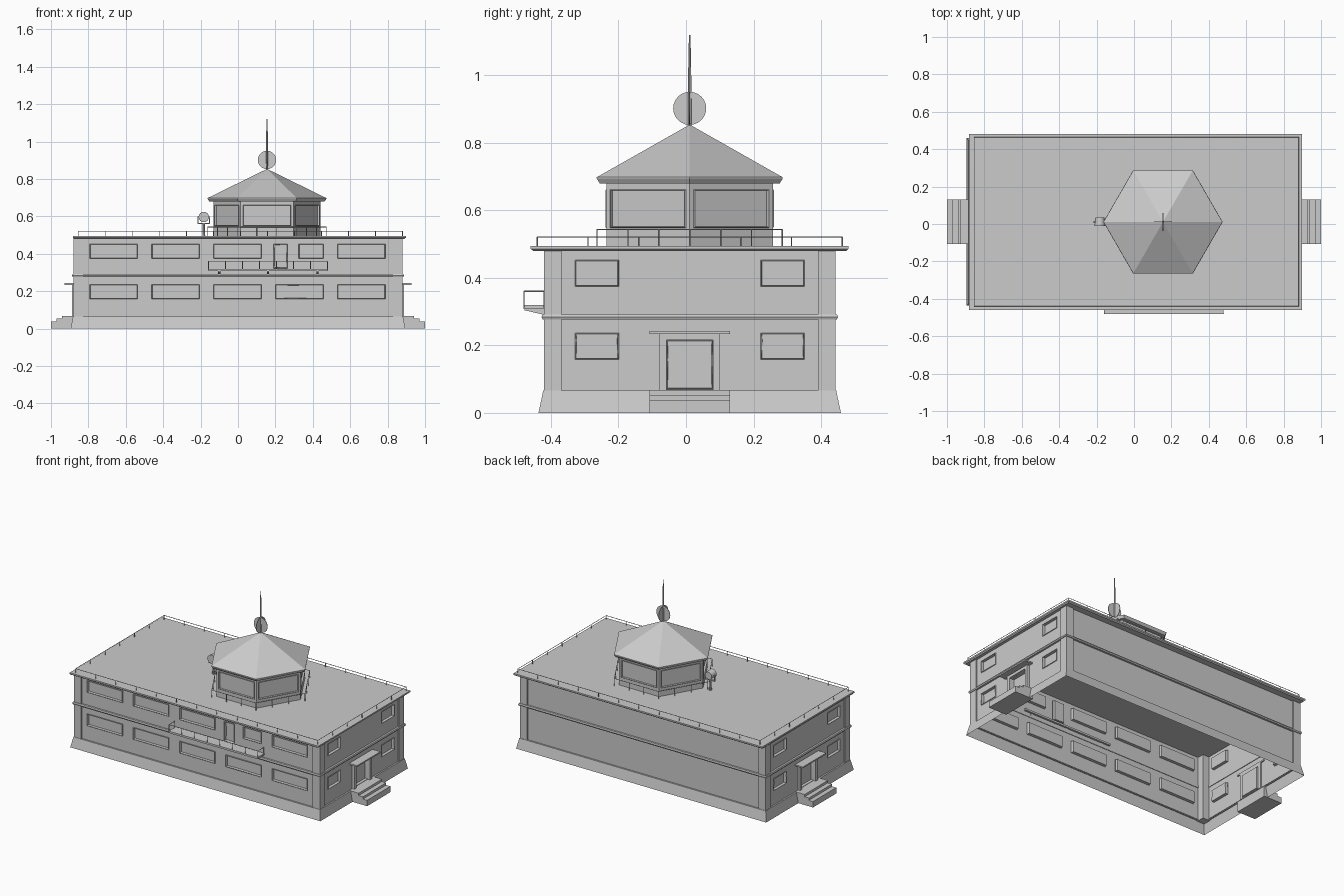
import bpy, bmesh
from math import sin, cos, pi, radians
from mathutils import Matrix, Vector

if "Cube" in bpy.data.objects:
    bpy.data.objects.remove(bpy.data.objects["Cube"])

CY = 0.011                      # middle of the building in y
HX, HY = 0.88, 0.4315           # half size of the walls
TOWER = (0.155, CY)
ROOF = 0.495


def finish(name, bm, recalc=True):
    if recalc:
        bmesh.ops.recalc_face_normals(bm, faces=bm.faces)
    mesh = bpy.data.meshes.new(name)
    bm.to_mesh(mesh)
    bm.free()
    obj = bpy.data.objects.new(name, mesh)
    bpy.context.collection.objects.link(obj)
    return obj


def box(name, x, y, z):
    bm = bmesh.new()
    bmesh.ops.create_cube(bm, size=1)
    for v in bm.verts:
        v.co = [r[0] + (c + 0.5) * (r[1] - r[0]) for c, r in zip(v.co, (x, y, z))]
    return finish(name, bm)


def rect(hx, hy, z, cx=0):
    return [(cx + sx * hx, CY + sy * hy, z) for sx, sy in ((-1, -1), (1, -1), (1, 1), (-1, 1))]


def ngon(radius, z, centre=TOWER, sides=6):
    return [(centre[0] + radius * cos(2 * pi * i / sides),
             centre[1] + radius * sin(2 * pi * i / sides), z) for i in range(sides)]


def loft(name, rings, caps=False, closed=False):
    bm = bmesh.new()
    rows = [[bm.verts.new(p) for p in ring] for ring in rings]
    pairs = list(zip(rows, rows[1:])) + ([(rows[-1], rows[0])] if closed else [])
    for a, b in pairs:
        for i in range(len(a)):
            j = (i + 1) % len(a)
            bm.faces.new((a[i], a[j], b[j], b[i]))
    if caps:
        bm.faces.new(rows[0])
        bm.faces.new(rows[-1])
    return finish(name, bm)


def wall(name, u, z, openings, matrix, depth=0.018):
    """Flat wall facing -y with framed, recessed openings (u0, u1, z0, z1)."""
    us = sorted({*u, *(v for o in openings for v in o[:2])})
    zs = sorted({*z, *(v for o in openings for v in o[2:])})
    bm = bmesh.new()
    grid = [[bm.verts.new((a, 0, b)) for b in zs] for a in us]
    holes = []
    for i in range(len(us) - 1):
        for j in range(len(zs) - 1):
            f = bm.faces.new((grid[i][j], grid[i + 1][j], grid[i + 1][j + 1], grid[i][j + 1]))
            c = f.calc_center_median()
            if any(o[0] < c.x < o[1] and o[2] < c.z < o[3] for o in openings):
                holes.append(f)
    bm.normal_update()
    if holes:
        bmesh.ops.inset_region(bm, faces=holes, thickness=0.004, depth=0.003, use_boundary=True)
        bmesh.ops.inset_region(bm, faces=holes, thickness=0.001, depth=-depth, use_boundary=True)
    bmesh.ops.dissolve_limit(bm, angle_limit=0.01, verts=bm.verts, edges=bm.edges)
    bm.transform(matrix)
    return finish(name, bm, recalc=False)


def wires(name, paths, radius=0.002):
    """Thin square rods; each path is (points, is_closed)."""
    curve = bpy.data.curves.new(name, "CURVE")
    curve.dimensions = "3D"
    curve.bevel_depth = radius
    curve.bevel_resolution = 0
    curve.use_fill_caps = True
    for pts, closed in paths:
        s = curve.splines.new("POLY")
        s.points.add(len(pts) - 1)
        for p, co in zip(s.points, pts):
            p.co = (*co, 1)
        s.use_cyclic_u = closed
    obj = bpy.data.objects.new(name, curve)
    bpy.context.collection.objects.link(obj)
    return obj


def railing(name, corners, floor, spacing, closed=True):
    """Top rail through the corners, with evenly spaced posts."""
    paths = [(corners, closed)]
    ends = corners[1:] + (corners[:1] if closed else [])
    for a, b in zip(corners, ends):
        a, b = Vector(a), Vector(b)
        n = max(1, round((b - a).length / spacing))
        for i in range(n if closed or b != Vector(ends[-1]) else n + 1):
            top = a.lerp(b, i / n)
            paths.append(([(top.x, top.y, floor), tuple(top)], False))
    return wires(name, paths)


def cylinder(name, r1, r2, length, matrix, sides=16):
    bm = bmesh.new()
    bmesh.ops.create_cone(bm, cap_ends=True, segments=sides, radius1=r1, radius2=r2,
                          depth=length, matrix=matrix)
    obj = finish(name, bm)
    for p in obj.data.polygons:
        p.use_smooth = len(p.vertices) == 4
    obj.data.set_sharp_from_angle(angle=radians(40))
    return obj


def at(x, y, z):
    return Matrix.Translation((x, y, z))


# Plinth, string course and roof slab
loft("plinth", [rect(0.895, 0.448, 0), rect(0.882, 0.434, 0.066), rect(0.868, 0.42, 0.066)])
loft("string_course", [rect(0.868, 0.42, 0.277), rect(0.884, 0.436, 0.277), rect(0.887, 0.439, 0.284),
                       rect(0.884, 0.436, 0.292), rect(0.868, 0.42, 0.292)], closed=True)
loft("roof_slab", [rect(0.884, 0.464, 0.48, 0.006), rect(0.89, 0.471, 0.486, 0.007),
                   rect(0.89, 0.471, ROOF, 0.007)], caps=True)

# Walls between corner pilasters
LOW, HIGH = (0.158, 0.237), (0.374, 0.453)
PX, PY = HX - 0.008, HY - 0.008
starts = [-0.793 + 0.331 * i for i in range(5)]
front = [(s, s + 0.257, *LOW) for s in starts]
front += [(s + (0.124 if i == 3 else 0), s + 0.257, *HIGH) for i, s in enumerate(starts)]
front.append((0.19, 0.265, 0.322, HIGH[1]))
ends = [(s - 0.065, s + 0.065, *z) for s in (-0.275, 0.275) for z in (LOW, HIGH)]
ends.append((-0.069, 0.069, 0.07, 0.216))
height = (0.06, 0.482)
wall("front_wall", (-PX, PX), height, front, at(0, CY - PY, 0))
wall("back_wall", (-PX, PX), height, [], at(0, CY + PY, 0) @ Matrix.Rotation(pi, 4, "Z"))
for side, sx in (("left", 1), ("right", -1)):
    wall(side + "_wall", (-PY, PY), height, ends,
         at(sx * PX, CY, 0) @ Matrix.Rotation(sx * pi / 2, 4, "Z"))
    for end, sy in (("front", -1), ("back", 1)):
        box(f"{end}_{side}_pilaster", (sx * (HX - 0.052), sx * HX),
            (CY + sy * (HY - 0.052), CY + sy * HY), height)

    # Entrance: steps, door surround and canopy
    for i, (reach, top) in enumerate(((1.0, 0.038), (0.97, 0.053), (0.94, 0.068))):
        box(f"{side}_step_{i + 1}", (sx * 0.87, sx * reach), (CY - 0.119, CY + 0.119), (0, top))
    for sy in (-1, 1):
        box(f"{side}_door_jamb", (sx * 0.865, sx * 0.888),
            (CY + sy * 0.069, CY + sy * 0.09), (0.066, 0.234))
    box(side + "_door_lintel", (sx * 0.865, sx * 0.888), (CY - 0.069, CY + 0.069), (0.216, 0.234))
    box(side + "_door_canopy", (sx * 0.865, sx * 0.928), (CY - 0.119, CY + 0.119), (0.234, 0.243))

# Balcony on the front
BX = (-0.158, 0.478)
BY = (-0.482, -0.40)
box("balcony_floor", BX, BY, (0.307, 0.319))
for x in (-0.1, 0.16, 0.425):
    bracket = box("balcony_bracket", (x - 0.006, x + 0.006), (-0.478, -0.41), (0.288, 0.308))
    for v in bracket.data.vertices:
        if v.co.y < -0.45 and v.co.z < 0.3:
            v.co.z = 0.304
by = BY[0] + 0.002
railing("balcony_railing", [(BX[0], -0.42, 0.36), (BX[0], by, 0.36), (BX[1], by, 0.36),
                            (BX[1], -0.42, 0.36)], 0.312, 0.09, closed=False)

# Roof edge railing
railing("roof_railing", rect(0.867, 0.452, 0.521, 0.013), ROOF - 0.005, 0.15)

# Lookout tower with a recessed pane on each side
R = 0.285
for i in range(6):
    wall(f"tower_wall_{i + 1}", (-R / 2, R / 2), (ROOF - 0.005, 0.685),
         [(-R / 2 + 0.013, R / 2 - 0.013, 0.548, 0.662)],
         at(*TOWER, 0) @ Matrix.Rotation(i * pi / 3, 4, "Z") @ at(0, -R * cos(pi / 6), 0), 0.012)
loft("tower_roof", [ngon(0.308, 0.68), ngon(0.318, 0.694), ngon(0.318, 0.698), ngon(0.004, 0.852)],
     caps=True)
railing("tower_railing", ngon(0.317, 0.543), ROOF - 0.005, 0.11)

# Mast with two crossed discs
cylinder("mast_lower", 0.006, 0.004, 0.22, at(*TOWER, 0.95), 8)
cylinder("mast_upper", 0.0035, 0.0025, 0.07, at(*TOWER, 1.085), 8)
for axis in "XY":
    cylinder("mast_disc", 0.049, 0.049, 0.003,
             at(*TOWER, 0.902) @ Matrix.Rotation(pi / 2, 4, axis), 24)

# Searchlight beside the tower
LX = -0.183
cylinder("searchlight_post", 0.008, 0.006, 0.07, at(LX, CY, 0.53), 8)
for s in (-1, 1):
    box("searchlight_yoke", (LX + s * 0.029, LX + s * 0.033), (CY - 0.006, CY + 0.006), (0.562, 0.6))
box("searchlight_yoke_base", (LX - 0.033, LX + 0.033), (CY - 0.006, CY + 0.006), (0.56, 0.566))
cylinder("searchlight_drum", 0.028, 0.024, 0.045,
         at(LX, CY, 0.597) @ Matrix.Rotation(-pi / 2, 4, "X"))
